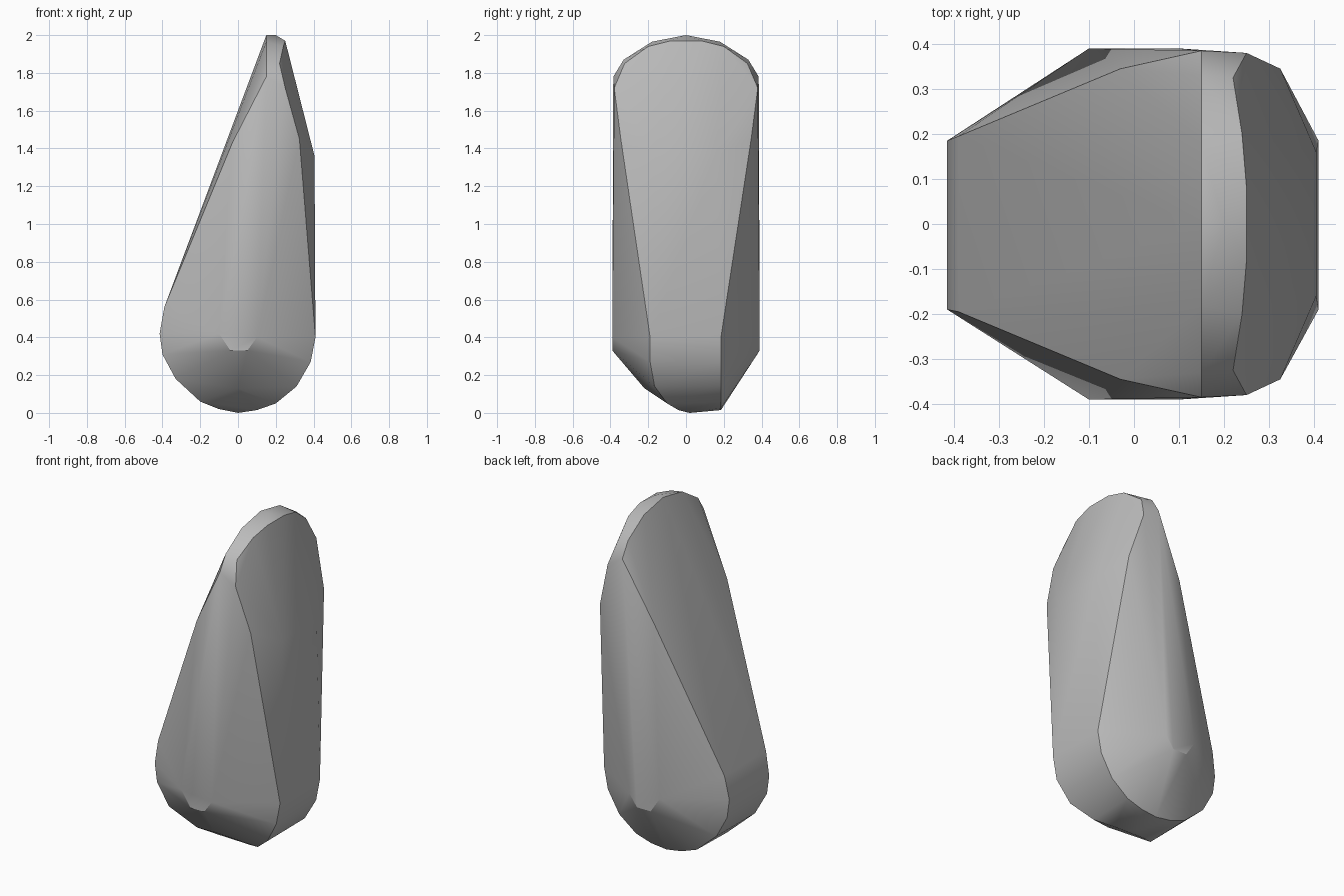
import bpy
import bmesh
import math

default_cube = bpy.data.objects.get("Cube")
if default_cube:
    bpy.data.objects.remove(default_cube, do_unlink=True)

bm = bmesh.new()


def add_point(x, y, z):
    bm.verts.new((x, y, z))


def add_mirrored(points):
    """Add each point on the front and on the back."""
    for x, y, z in points:
        for side in (-1, 1):
            add_point(x, side * y, z)


# Rounded crest: a steep left rim and a softer right rim
crest_x = 0.15
for y, z in [(0.385, 1.78), (0.33, 1.87), (0.18, 1.965)]:
    add_mirrored([(crest_x, y, z)])
add_point(crest_x, 0, 2)
add_point(0.2, 0, 2)
add_mirrored([(0.22, 0.325, 1.85), (0.24, 0.2, 1.94), (0.25, 0.08, 1.97)])

# Shoulders and upper end of the steep side
add_mirrored([(0.25, 0.38, 1.72), (0.325, 0.345, 1.45), (0.405, 0.16, 1.36)])

# Long sloping side
add_mirrored([(-0.03, 0.345, 1.43), (-0.39, 0.195, 0.56)])

# Lower corners of the flat front and back
flat_y = 0.39
for x, z in [(-0.1, 0.42), (-0.04, 0.33), (0.05, 0.33), (0.1, 0.4)]:
    add_mirrored([(x, flat_y, z)])

# Round base, narrowing towards the front underneath
base_profile = [(0.41, 0.4), (0.385, 0.27), (0.31, 0.14), (0.2, 0.05),
                (0.1, 0.015), (0, 0), (-0.1, 0.02), (-0.2, 0.06),
                (-0.33, 0.18), (-0.4, 0.31), (-0.415, 0.42)]
for x, z in base_profile:
    spread = min(1, abs(x) / 0.35)
    add_point(x, 0.02 - 0.21 * spread, z)
    add_point(x, 0.185, z + 0.015 * (1 - spread))
add_point(0, -0.22, 0.13)

# Wrap the outline points in one solid skin
hull = bmesh.ops.convex_hull(bm, input=bm.verts[:])
unused = {v for v in hull["geom_interior"] + hull["geom_unused"]
          if isinstance(v, bmesh.types.BMVert)}
bmesh.ops.delete(bm, geom=list(unused), context="VERTS")
bmesh.ops.dissolve_limit(bm, angle_limit=math.radians(1),
                         verts=bm.verts[:], edges=bm.edges[:])
bmesh.ops.recalc_face_normals(bm, faces=bm.faces[:])

mesh = bpy.data.meshes.new("stone")
bm.to_mesh(mesh)
bm.free()
stone = bpy.data.objects.new("stone", mesh)
bpy.context.collection.objects.link(stone)

# Plain grey stone
grey = bpy.data.materials.new("stone_grey")
grey.use_nodes = True
colour = (0.5, 0.5, 0.5, 1)
grey.diffuse_color = colour
grey.node_tree.nodes["Principled BSDF"].inputs["Base Color"].default_value = colour
mesh.materials.append(grey)

# Soft facets with crisp main edges
bpy.ops.object.select_all(action="DESELECT")
stone.select_set(True)
bpy.context.view_layer.objects.active = stone
bpy.ops.object.shade_smooth_by_angle(angle=math.radians(30))
